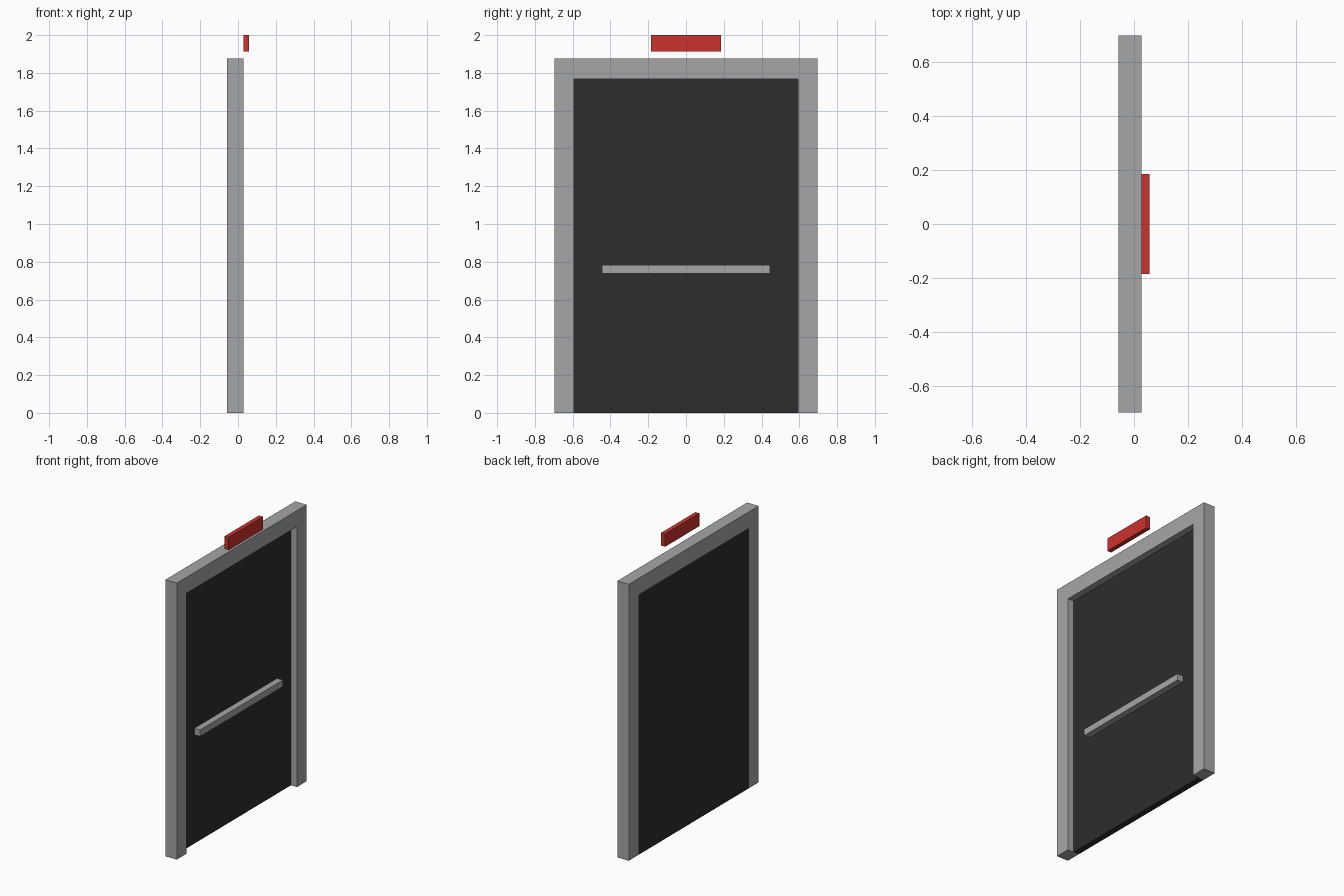
import bpy
import bmesh

if "Cube" in bpy.data.objects:
    bpy.data.objects.remove(bpy.data.objects["Cube"])


def material(name, rgb):
    m = bpy.data.materials.new(name)
    m.diffuse_color = (*rgb, 1.0)
    m.use_nodes = True
    m.node_tree.nodes["Principled BSDF"].inputs["Base Color"].default_value = m.diffuse_color
    return m


GREY = material("grey metal", (0.37, 0.38, 0.395))
DARK = material("dark panel", (0.026, 0.026, 0.026))
RED = material("red sign", (0.60, 0.033, 0.027))


def prism(name, outline, x0, x1, mat):
    """Extrude a (y, z) outline from x0 to x1."""
    bm = bmesh.new()
    face = bm.faces.new([bm.verts.new((x0, y, z)) for y, z in outline])
    ext = bmesh.ops.extrude_face_region(bm, geom=[face])
    for v in ext["geom"]:
        if isinstance(v, bmesh.types.BMVert):
            v.co.x = x1
    bmesh.ops.recalc_face_normals(bm, faces=bm.faces)
    mesh = bpy.data.meshes.new(name)
    bm.to_mesh(mesh)
    bm.free()
    mesh.materials.append(mat)
    obj = bpy.data.objects.new(name, mesh)
    bpy.context.collection.objects.link(obj)
    return obj


def block(name, half_y, z0, z1, x0, x1, mat):
    outline = [(-half_y, z0), (half_y, z0), (half_y, z1), (-half_y, z1)]
    return prism(name, outline, x0, x1, mat)


BACK, FRONT, PANEL_FRONT = -0.058, 0.028, -0.017
OUTER, INNER = 0.697, 0.593
TOP, HEAD = 1.877, 1.768

# Door frame: two jambs and a head in one outline
half = [(OUTER, TOP), (OUTER, 0), (INNER, 0), (INNER, HEAD)]
prism("door_frame", half + [(-y, z) for y, z in reversed(half)],
      BACK, FRONT, GREY)

# Door leaf, flush with the back of the frame
block("door_panel", INNER, 0, HEAD, BACK, PANEL_FRONT, DARK)

# Push bar across the door
block("push_bar", 0.444, 0.738, 0.783, PANEL_FRONT, 0.026, GREY)

# Sign above the door
block("exit_sign", 0.184, 1.913, 2.0, FRONT, 0.058, RED)
